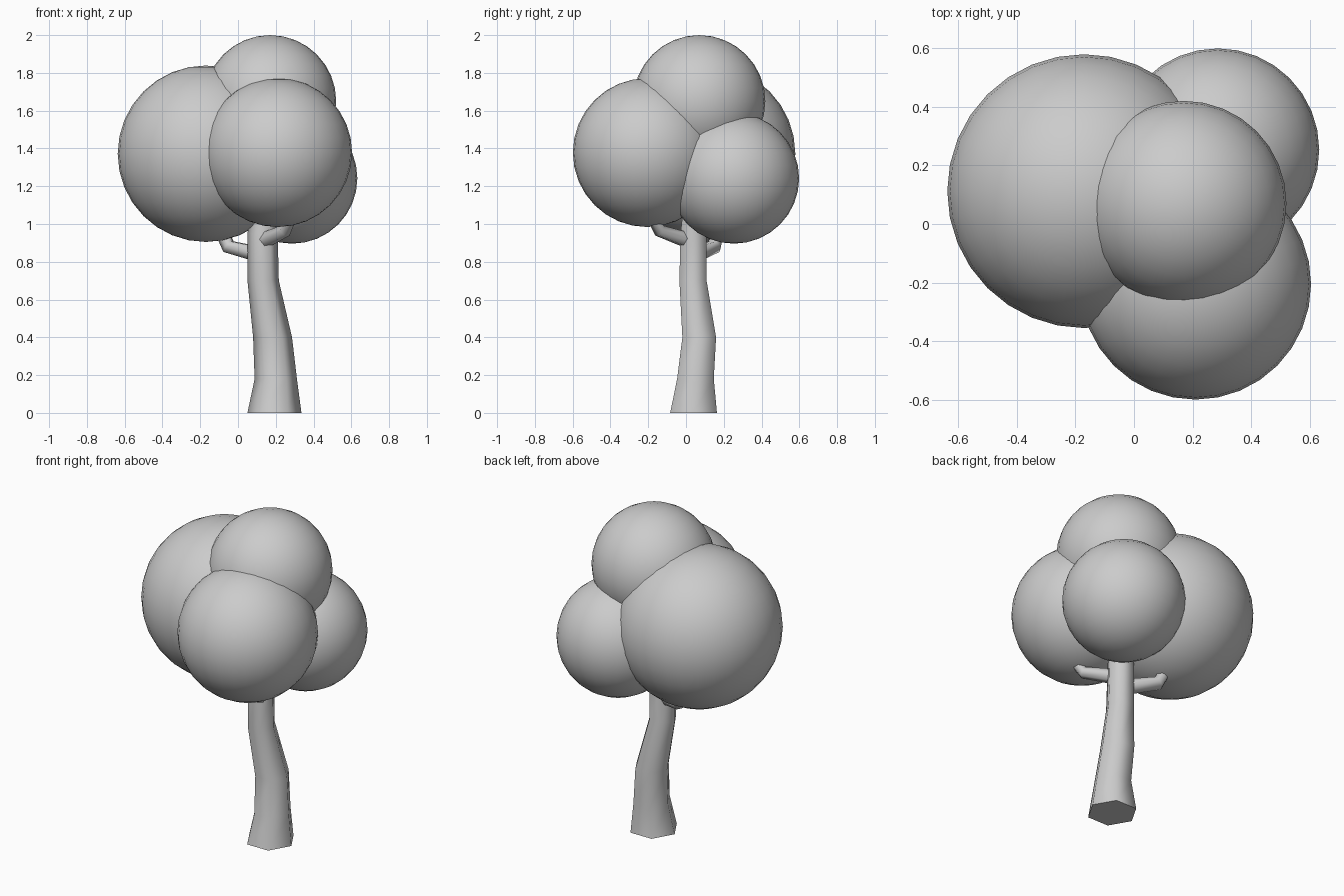
import bpy
import bmesh
import math
from mathutils import Vector

cube = bpy.data.objects.get("Cube")
if cube:
    bpy.data.objects.remove(cube, do_unlink=True)

grey = bpy.data.materials.new("plain grey")
grey.use_nodes = True
GREY = (0.6, 0.6, 0.6, 1)
grey.diffuse_color = GREY
grey.node_tree.nodes["Principled BSDF"].inputs["Base Color"].default_value = GREY


def add_object(name, bm, angle):
    """Turn a bmesh into a smooth-shaded grey object."""
    bmesh.ops.recalc_face_normals(bm, faces=bm.faces)
    mesh = bpy.data.meshes.new(name)
    bm.to_mesh(mesh)
    bm.free()
    mesh.materials.append(grey)
    obj = bpy.data.objects.new(name, mesh)
    bpy.context.collection.objects.link(obj)
    bpy.ops.object.select_all(action="DESELECT")
    obj.select_set(True)
    bpy.context.view_layer.objects.active = obj
    bpy.ops.object.shade_smooth_by_angle(angle=math.radians(angle))
    return obj


def loft(name, stations, sides, upright):
    """Skin regular polygons along (centre, radius) stations and cap both ends."""
    bm = bmesh.new()
    centres = [Vector(c) for c, r in stations]
    rings = []
    for i, (c, r) in enumerate(stations):
        along = centres[min(i + 1, len(centres) - 1)] - centres[max(i - 1, 0)]
        if upright:
            u, v = Vector((1, 0, 0)), Vector((0, 1, 0))
        else:
            u = along.cross(Vector((0, 0, 1))).normalized()
            v = u.cross(along).normalized()
        angles = [math.tau * k / sides for k in range(sides)]
        rings.append([bm.verts.new(centres[i] + r * (math.cos(a) * u + math.sin(a) * v))
                      for a in angles])
    for low, high in zip(rings, rings[1:]):
        for k in range(sides):
            n = (k + 1) % sides
            bm.faces.new((low[k], low[n], high[n], high[k]))
    bm.faces.new(rings[0])
    bm.faces.new(rings[-1])
    return add_object(name, bm, 65)


# Leaning six-sided trunk, flared at the foot
loft("trunk", [
    ((0.193, 0.04, 0), 0.143),
    ((0.2, 0.05, 0.18), 0.112),
    ((0.183, 0.07, 0.4), 0.103),
    ((0.133, 0.037, 0.7), 0.083),
    ((0.13, 0.04, 0.95), 0.08),
    ((0.15, 0.05, 1.2), 0.06),
], 6, True)

# Bent branches reaching into the foliage
loft("left_branch", [
    ((0.11, 0.05, 0.84), 0.045),
    ((-0.05, 0.15, 0.88), 0.04),
    ((-0.12, 0.17, 1.03), 0.035),
], 6, False)
loft("front_branch", [
    ((0.13, 0.02, 0.91), 0.045),
    ((0.25, -0.14, 0.965), 0.035),
    ((0.3, -0.2, 1.08), 0.03),
], 6, False)

# Overlapping foliage balls
foliage = {
    "foliage_large": ((-0.17, 0.112, 1.372), 0.467),
    "foliage_front": ((0.21, -0.205, 1.378), 0.394),
    "foliage_top": ((0.17, 0.07, 1.65), 0.35),
    "foliage_back": ((0.286, 0.253, 1.242), 0.346),
}
for name, (centre, radius) in foliage.items():
    bm = bmesh.new()
    bmesh.ops.create_uvsphere(bm, u_segments=32, v_segments=16, radius=radius)
    bmesh.ops.translate(bm, verts=bm.verts, vec=centre)
    add_object(name, bm, 40)
